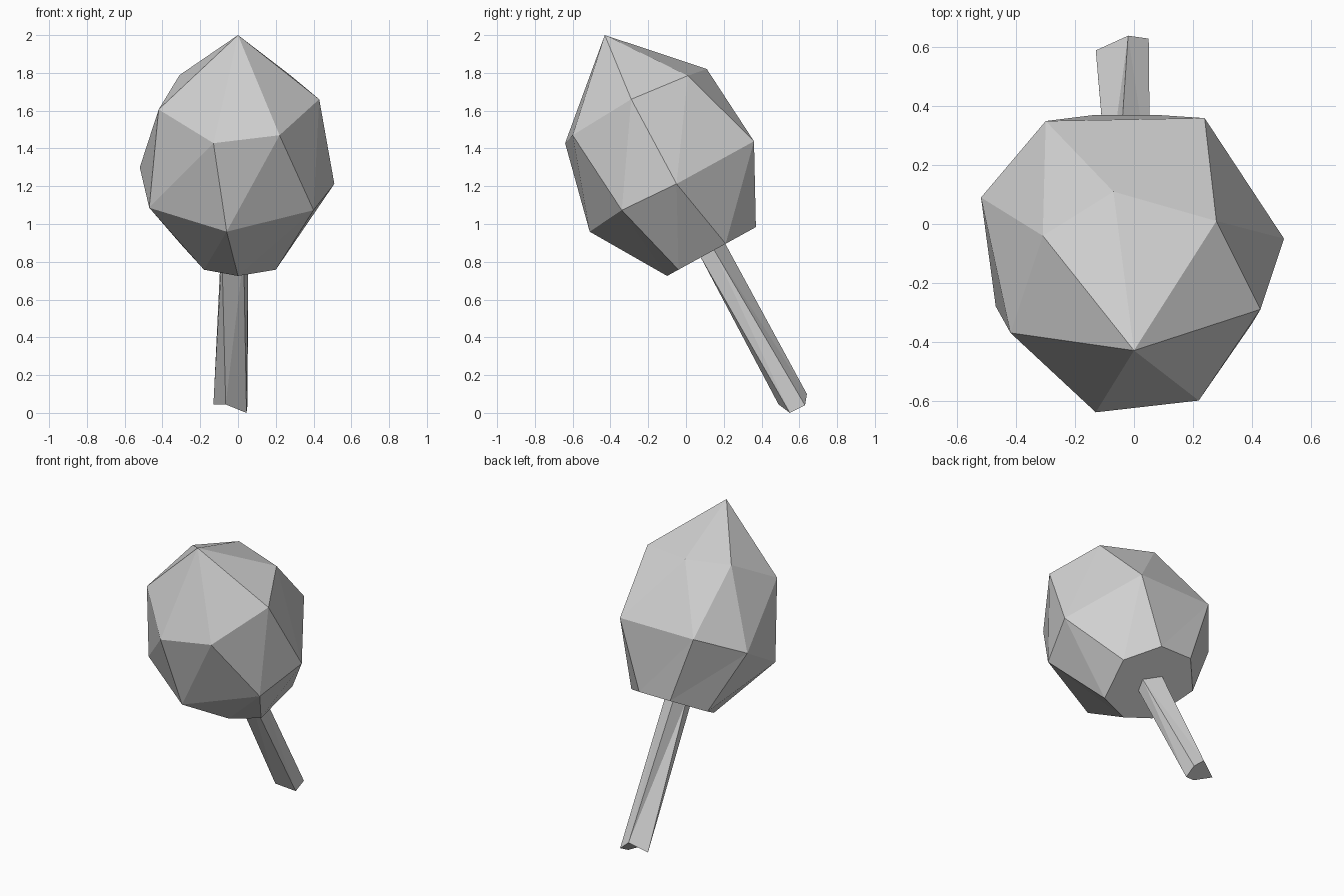
import bpy
import bmesh

SLOPE = 0.55  # every ring lies on a plane leaning back with the tree

cube = bpy.data.objects.get("Cube")
if cube:
    bpy.data.objects.remove(cube, do_unlink=True)

grey = bpy.data.materials.new("plain_grey")
grey.use_nodes = True
colour = (0.64, 0.64, 0.64, 1)
grey.diffuse_color = colour
grey.node_tree.nodes["Principled BSDF"].inputs["Base Color"].default_value = colour


def add_ring(bm, level, points):
    """Add corners on the leaning plane; a third value lifts a corner off it."""
    ring = []
    for x, y, *lift in points:
        z = level + SLOPE * y + sum(lift)
        ring.append(bm.verts.new((x, y, z)))
    return ring


def bridge(bm, upper, lower, flipped=()):
    """Join two rings with a band of triangles."""
    count = len(upper)
    for i in range(count):
        j = (i + 1) % count
        a, b, c, d = upper[i], upper[j], lower[j], lower[i]
        if i in flipped:
            triangles = ((a, c, d), (a, b, c))
        else:
            triangles = ((a, b, d), (b, c, d))
        for triangle in triangles:
            bm.faces.new(triangle)


def finish(bm, name):
    """Turn the bmesh into a flat shaded object."""
    bmesh.ops.recalc_face_normals(bm, faces=bm.faces[:])
    mesh = bpy.data.meshes.new(name)
    bm.to_mesh(mesh)
    bm.free()
    mesh.materials.append(grey)
    obj = bpy.data.objects.new(name, mesh)
    bpy.context.collection.objects.link(obj)
    return obj


# Faceted crown: a tip, three seven-sided rings and a flat underside
bm = bmesh.new()
tip = bm.verts.new((0, -0.43, 2))
shoulder = add_ring(bm, 1.8, [
    (-0.42, -0.37, 0.01), (-0.13, -0.64, -0.02), (0.22, -0.6), (0.43, -0.29, 0.02),
    (0.28, 0.01, -0.02), (-0.07, 0.11, -0.04), (-0.31, -0.04, 0.01)])
belly = add_ring(bm, 1.24, [
    (-0.47, -0.28), (-0.06, -0.51), (0.4, -0.34, 0.02), (0.51, -0.05),
    (0.24, 0.36), (-0.3, 0.35), (-0.52, 0.09, 0.01)])
underside = add_ring(bm, 0.78, [
    (-0.18, -0.04), (0, -0.1), (0.2, -0.04), (0.26, 0.21),
    (0.09, 0.37), (-0.14, 0.37), (-0.3, 0.2)])
for i, corner in enumerate(shoulder):
    bm.faces.new((tip, shoulder[i - 1], corner))
bridge(bm, shoulder, belly)
bridge(bm, belly, underside)
bm.faces.new(underside)
finish(bm, "crown")

# Five-sided trunk leaning down and back from the underside
bm = bmesh.new()
top = add_ring(bm, 0.8, [
    (-0.09, 0.13), (-0.085, 0.07), (0.03, 0.07), (0.055, 0.14), (-0.05, 0.2)])
foot = add_ring(bm, -0.27, [
    (-0.13, 0.59, -0.01), (-0.065, 0.49, 0.045), (0.045, 0.55, -0.0325),
    (0.05, 0.63, -0.036), (-0.02, 0.64, 0.018)])
bridge(bm, top, foot, flipped=(3,))
bm.faces.new(foot)
finish(bm, "trunk")
